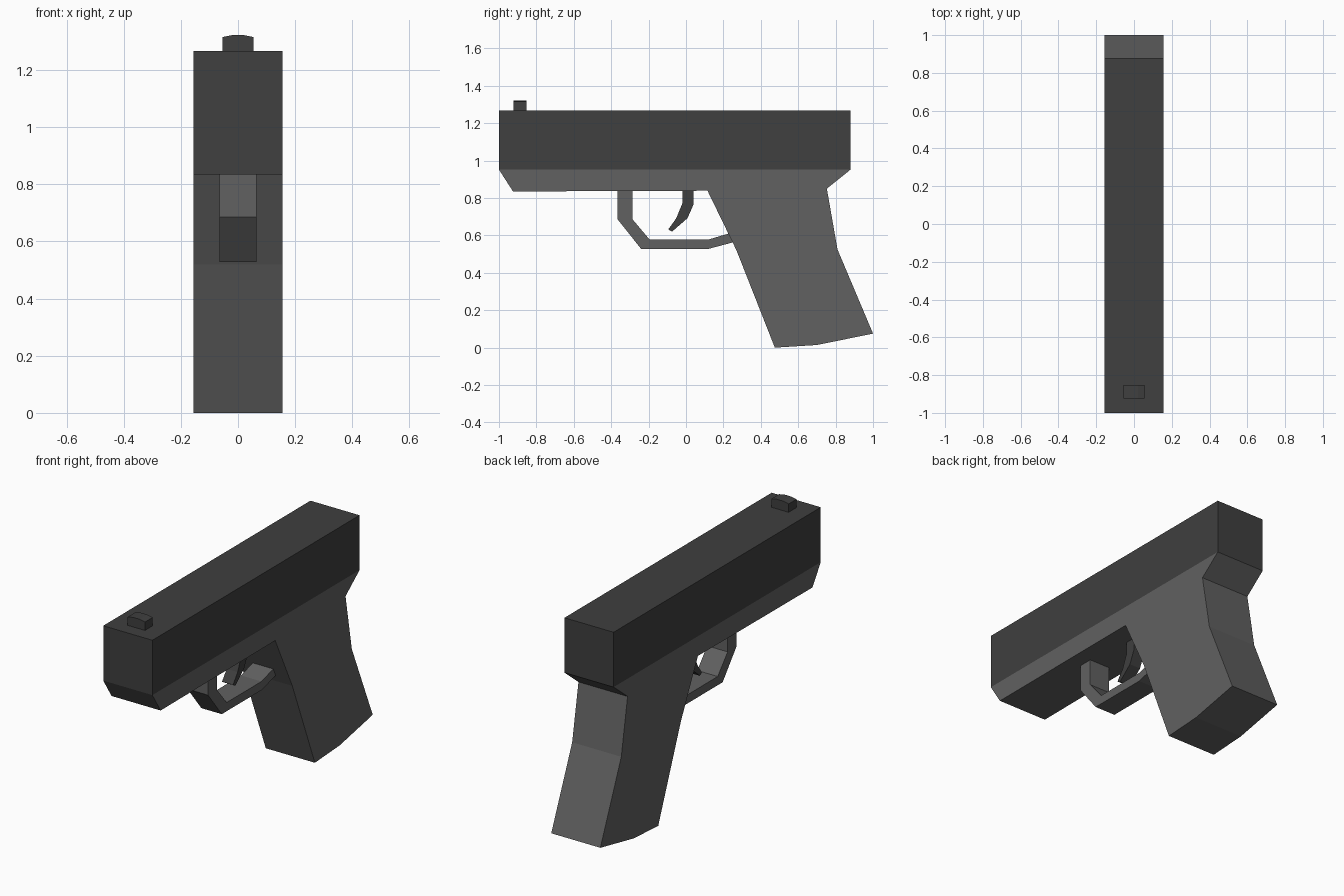
import bpy, bmesh

if "Cube" in bpy.data.objects:
    bpy.data.objects.remove(bpy.data.objects["Cube"])


def material(name, v):
    m = bpy.data.materials.new(name)
    m.diffuse_color = (v, v, v, 1)
    m.use_nodes = True
    m.node_tree.nodes["Principled BSDF"].inputs["Base Color"].default_value = m.diffuse_color
    return m


DARK = material("dark_metal", 0.05)
GREY = material("grey_polymer", 0.12)


def extrude(name, profile, depth, axis, mat):
    """Extrude a closed 2D profile along depth=(start, end) on the x or y axis."""
    bm = bmesh.new()
    place = (lambda a, b: (depth[0], a, b)) if axis == 'x' else (lambda a, b: (a, depth[0], b))
    face = bm.faces.new([bm.verts.new(place(a, b)) for a, b in profile])
    ext = bmesh.ops.extrude_face_region(bm, geom=[face])
    d = depth[1] - depth[0]
    bmesh.ops.translate(bm, vec=(d, 0, 0) if axis == 'x' else (0, d, 0),
                        verts=[v for v in ext["geom"] if isinstance(v, bmesh.types.BMVert)])
    bmesh.ops.recalc_face_normals(bm, faces=bm.faces)
    mesh = bpy.data.meshes.new(name)
    bm.to_mesh(mesh)
    bm.free()
    mesh.materials.append(mat)
    obj = bpy.data.objects.new(name, mesh)
    bpy.context.collection.objects.link(obj)
    return obj


W = 0.156  # half width of the body

# Upper slide block
extrude("slide", [(-1, 0.952), (0.88, 0.952), (0.88, 1.267), (-1, 1.267)], (-W, W), 'x', DARK)

# Frame and raked grip in one silhouette
extrude("frame_and_grip",
        [(-1, 0.952), (-0.925, 0.835), (0.115, 0.839), (0.27, 0.52), (0.475, 0),
         (0.70, 0.014), (1, 0.075), (0.81, 0.525), (0.753, 0.85), (0.88, 0.952)],
        (-W, W), 'x', GREY)

# Guard loop: outer edge, then inner edge back
extrude("trigger_guard",
        [(-0.365, 0.838), (-0.365, 0.685), (-0.24, 0.528), (0.12, 0.528), (0.26, 0.565),
         (0.235, 0.612), (0.12, 0.578), (-0.195, 0.578), (-0.285, 0.685), (-0.285, 0.838)],
        (-0.065, 0.065), 'x', GREY)

# Curved trigger
extrude("trigger",
        [(-0.02, 0.838), (0.04, 0.838), (0.04, 0.765), (0.008, 0.692),
         (-0.075, 0.62), (-0.095, 0.632), (-0.053, 0.69), (-0.02, 0.77)],
        (-0.035, 0.035), 'x', DARK)

# Front sight with a slightly crowned top
extrude("front_sight",
        [(-0.055, 1.265), (0.055, 1.265), (0.055, 1.315), (0.02, 1.322),
         (-0.02, 1.322), (-0.055, 1.315)],
        (-0.923, -0.853), 'y', DARK)
